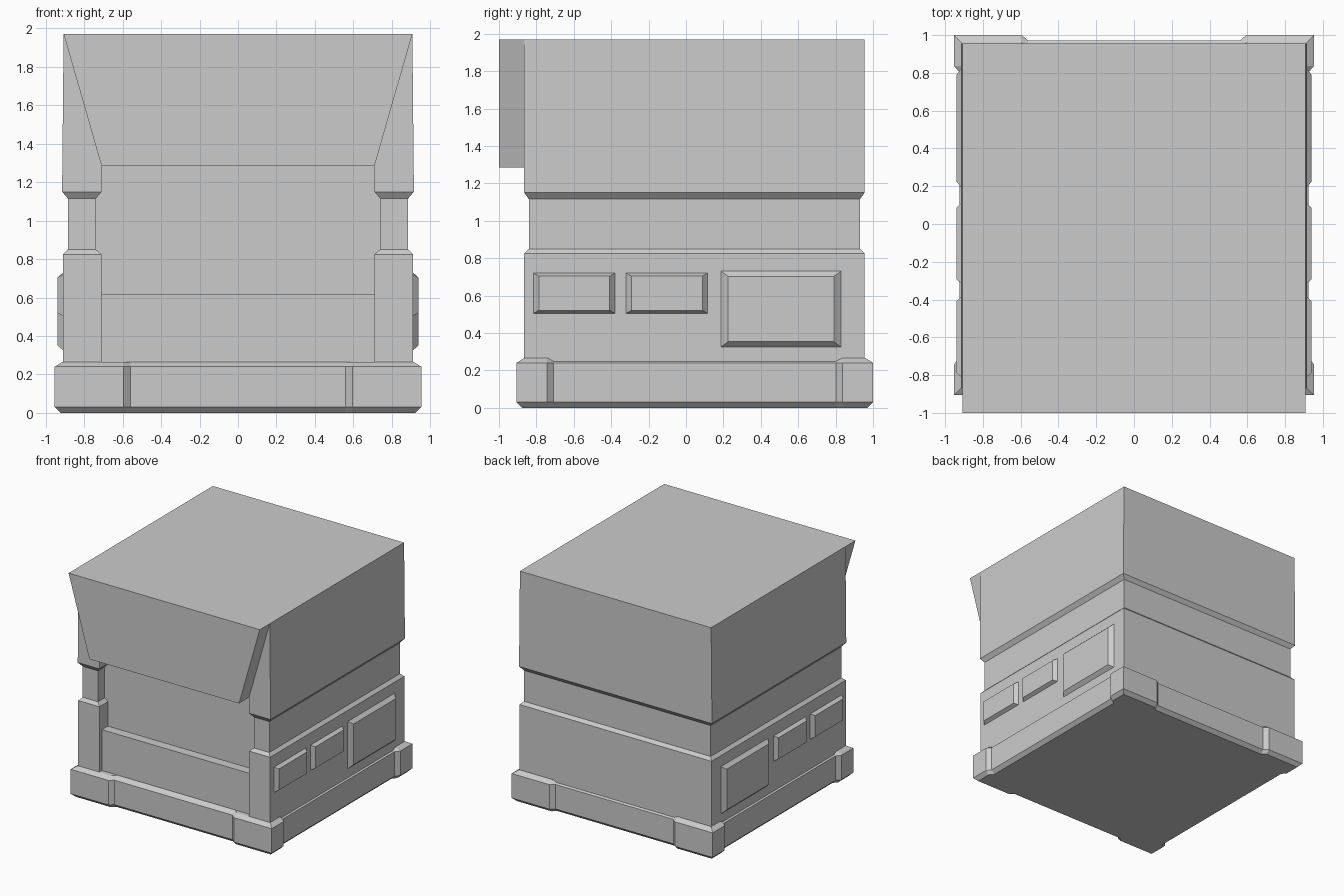
import bpy, bmesh

if "Cube" in bpy.data.objects:
    bpy.data.objects.remove(bpy.data.objects["Cube"])


def loft(name, rings):
    """Skin a stack of matching point rings and cap both ends."""
    bm = bmesh.new()
    rows = [[bm.verts.new(p) for p in ring] for ring in rings]
    n = len(rows[0])
    for a, b in zip(rows, rows[1:]):
        for i in range(n):
            j = (i + 1) % n
            bm.faces.new((a[i], a[j], b[j], b[i]))
    bm.faces.new(rows[0][::-1])
    bm.faces.new(rows[-1])
    bmesh.ops.recalc_face_normals(bm, faces=bm.faces)
    mesh = bpy.data.meshes.new(name)
    bm.to_mesh(mesh)
    bm.free()
    obj = bpy.data.objects.new(name, mesh)
    bpy.context.collection.objects.link(obj)
    return obj


def rect(hx, y0, y1, z):
    return [(-hx, y0, z), (hx, y0, z), (hx, y1, z), (-hx, y1, z)]


CY = 0.0475  # centre of the base in y


def plinth_ring(z, d):
    """Square outline with thicker corners, inset by d."""
    h, r = 0.9535 - d, 0.9535 - d - 0.03
    a, b = 0.595, 0.56      # corner block ends, front and back
    c, e = 0.79, 0.755      # corner block ends, sides
    half = [(-h, -h), (-a, -h), (-b, -r), (b, -r), (a, -h),
            (h, -h), (h, -c), (r, -e), (r, e), (h, c)]
    pts = half + [(-x, -y) for x, y in half]
    return [(x, y + CY, z) for x, y in pts]


# Base with corner blocks and chamfered rims
loft("base", [plinth_ring(z, d) for z, d in
              ((0, 0.03), (0.03, 0), (0.24, 0), (0.265, 0.04))])

# Main body with the narrow waist
body = loft("body", [rect(hx, y0, y1, z) for z, hx, y0, y1 in (
    (0.20, 0.91, -0.865, 0.955), (0.825, 0.91, -0.865, 0.955),
    (0.85, 0.885, -0.84, 0.93), (1.115, 0.885, -0.84, 0.93),
    (1.15, 0.915, -0.865, 0.955), (1.97, 0.907, -0.865, 0.955))])

# Front opening between the two pillars
cutter = loft("opening_cutter", [rect(hx, -1.2, -0.75, z) for z, hx in (
    (0.10, 0.71), (0.825, 0.71), (0.85, 0.74),
    (1.115, 0.74), (1.15, 0.71), (1.285, 0.71))])
cutter.hide_render = True
cutter.hide_viewport = True
cut = body.modifiers.new("opening", 'BOOLEAN')
cut.operation = 'DIFFERENCE'
cut.solver = 'EXACT'
cut.object = cutter

# Low panel with a ledge inside the opening
loft("front_ledge", [rect(0.71, -0.83, -0.74, z) for z in (0.22, 0.615)])

# Tapered front canopy
loft("canopy", [[(-0.71, y, 1.285), (0.71, y, 1.285), (0.907, y, 1.97), (-0.907, y, 1.97)]
                for y in (-1.0, -0.865)])


# Raised side panels, mirrored to the left
def side_panel(name, y0, y1, z0, z1, by, bz):
    rings = []
    for x, k in ((0.89, 0), (0.91, 0), (0.94, 1)):
        u, v = by * k, bz * k
        rings.append([(x, y0 + u, z0 + v), (x, y1 - u, z0 + v),
                      (x, y1 - u, z1 - v), (x, y0 + u, z1 - v)])
    obj = loft(name, rings)
    obj.modifiers.new("mirror", 'MIRROR')


side_panel("small_panel_front", -0.815, -0.38, 0.505, 0.72, 0.028, 0.016)
side_panel("small_panel_middle", -0.32, 0.115, 0.505, 0.72, 0.028, 0.016)
side_panel("large_panel", 0.187, 0.828, 0.325, 0.73, 0.038, 0.028)
